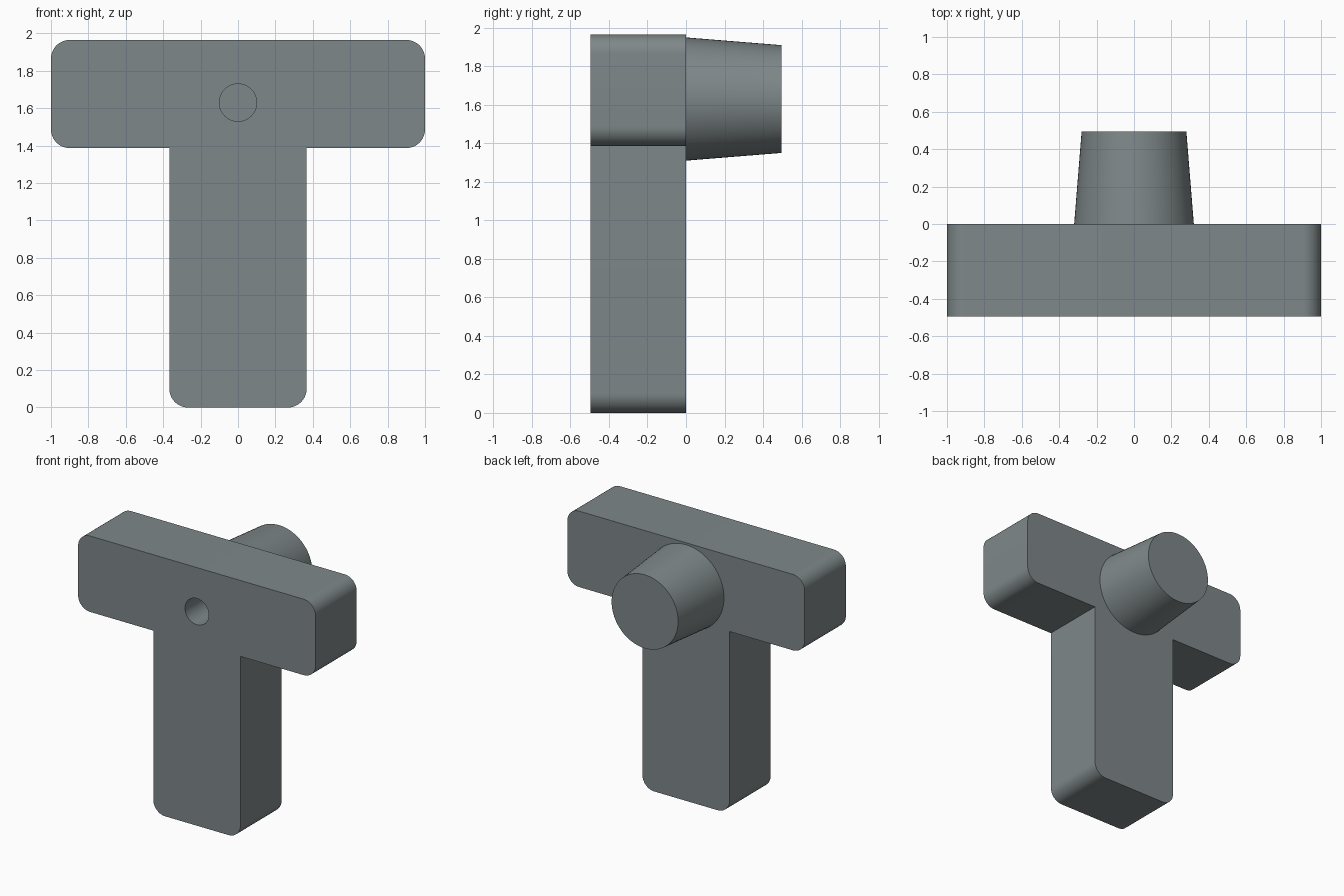
import bpy, bmesh, math
from mathutils import Matrix, Vector

if "Cube" in bpy.data.objects:
    bpy.data.objects.remove(bpy.data.objects["Cube"])

grey = bpy.data.materials.new("slate grey")
grey.diffuse_color = (0.21, 0.245, 0.25, 1)
grey.use_nodes = True
grey.node_tree.nodes["Principled BSDF"].inputs["Base Color"].default_value = grey.diffuse_color

FRONT, BACK, HUB_Z = -0.495, 0.495, 1.63


def finish(bm, name, material=grey):
    bmesh.ops.recalc_face_normals(bm, faces=bm.faces)
    mesh = bpy.data.meshes.new(name)
    bm.to_mesh(mesh)
    bm.free()
    mesh.materials.append(material)
    obj = bpy.data.objects.new(name, mesh)
    bpy.context.collection.objects.link(obj)
    return obj


def cone(bm, y0, y1, r0, r1, segments=64):
    """Round section along y, radius r0 at y0 and r1 at y1."""
    place = Matrix.Translation((0, (y0 + y1) / 2, HUB_Z)) @ Matrix.Rotation(-math.pi / 2, 4, 'X')
    bmesh.ops.create_cone(bm, cap_ends=True, segments=segments, radius1=r0,
                          radius2=r1, depth=y1 - y0, matrix=place)


def arc(cx, cz, start, r=0.1, steps=10):
    angles = [math.radians(start + 90 * i / steps) for i in range(steps + 1)]
    return [(cx + r * math.cos(a), cz + r * math.sin(a)) for a in angles]


# T-shaped handle: right half of the outline, mirrored, then extruded
half = (arc(0.267, 0.1, -90) + [(0.367, 1.387)]
        + arc(0.9, 1.487, -90) + arc(0.9, 1.865, 0))
outline = half + [(-x, z) for x, z in reversed(half)]
bm = bmesh.new()
face = bm.faces.new([bm.verts.new((x, FRONT, z)) for x, z in outline])
side = bmesh.ops.extrude_face_region(bm, geom=[face])
bmesh.ops.translate(bm, verts=[v for v in side["geom"] if isinstance(v, bmesh.types.BMVert)],
                    vec=Vector((0, -FRONT, 0)))
handle = finish(bm, "t_handle")

# Tapered hub on the back
bm = bmesh.new()
cone(bm, -0.1, BACK, 0.328, 0.28)
hub = finish(bm, "tapered_hub")

# Blind bore drilled from the front
bm = bmesh.new()
cone(bm, FRONT - 0.1, 0.3, 0.1, 0.1, 48)
cutter = finish(bm, "bore_cutter")
cutter.hide_render = True
cutter.hide_viewport = True

# Join the hub to the handle, then cut the bore
for operation, other in (('UNION', hub), ('DIFFERENCE', cutter)):
    mod = handle.modifiers.new(operation.lower(), 'BOOLEAN')
    mod.operation = operation
    mod.solver = 'EXACT'
    mod.object = other
bpy.context.view_layer.update()
solid = bpy.data.meshes.new_from_object(
    handle.evaluated_get(bpy.context.evaluated_depsgraph_get()))
handle.modifiers.clear()
handle.data = solid
for helper in (hub, cutter):
    bpy.data.objects.remove(helper)

# Smooth the rounded corners, hub and bore while keeping edges sharp
bpy.context.view_layer.objects.active = handle
handle.select_set(True)
bpy.ops.object.shade_smooth_by_angle(angle=math.radians(30))
